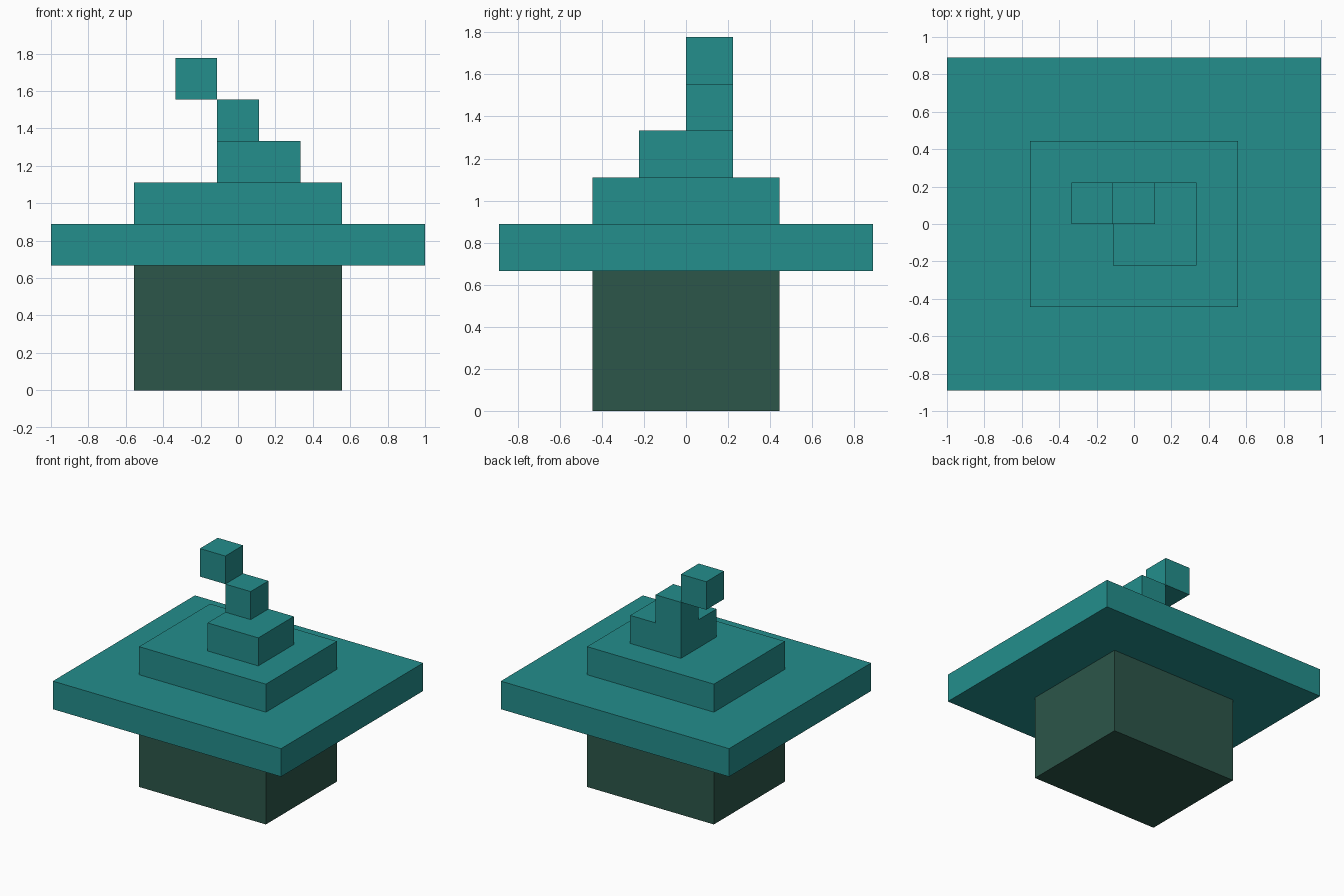
import bpy

if "Cube" in bpy.data.objects:
    bpy.data.objects.remove(bpy.data.objects["Cube"])

U = 2 / 9  # one block of the model's grid


def material(name, color):
    mat = bpy.data.materials.new(name)
    mat.diffuse_color = color
    mat.use_nodes = True
    mat.node_tree.nodes["Principled BSDF"].inputs["Base Color"].default_value = mat.diffuse_color
    return mat


def box(name, x, y, z, mat):
    """Box spanning the given (min, max) ranges, in blocks."""
    spans = (x, y, z)
    bpy.ops.mesh.primitive_cube_add(
        size=1, location=[(a + b) / 2 * U for a, b in spans])
    obj = bpy.context.object
    obj.name = name
    obj.scale = [(b - a) * U for a, b in spans]
    bpy.ops.object.transform_apply(location=False, rotation=False, scale=True)
    obj.data.materials.append(mat)
    return obj


teal = material("teal", (0.017, 0.271, 0.262, 1))
dark_green = material("dark_green", (0.025, 0.093, 0.067, 1))

# Dark block below the brim
box("base_block", (-2.5, 2.5), (-2, 2), (0, 3), dark_green)

# Wide brim and the stepped crown
box("brim", (-4.5, 4.5), (-4, 4), (3, 4), teal)
box("crown_lower", (-2.5, 2.5), (-2, 2), (4, 5), teal)
box("crown_upper", (-0.5, 1.5), (-1, 1), (5, 6), teal)

# Bent tip: two cubes meeting along an edge
box("tip_lower", (-0.5, 0.5), (0, 1), (6, 7), teal)
box("tip_upper", (-1.5, -0.5), (0, 1), (7, 8), teal)
